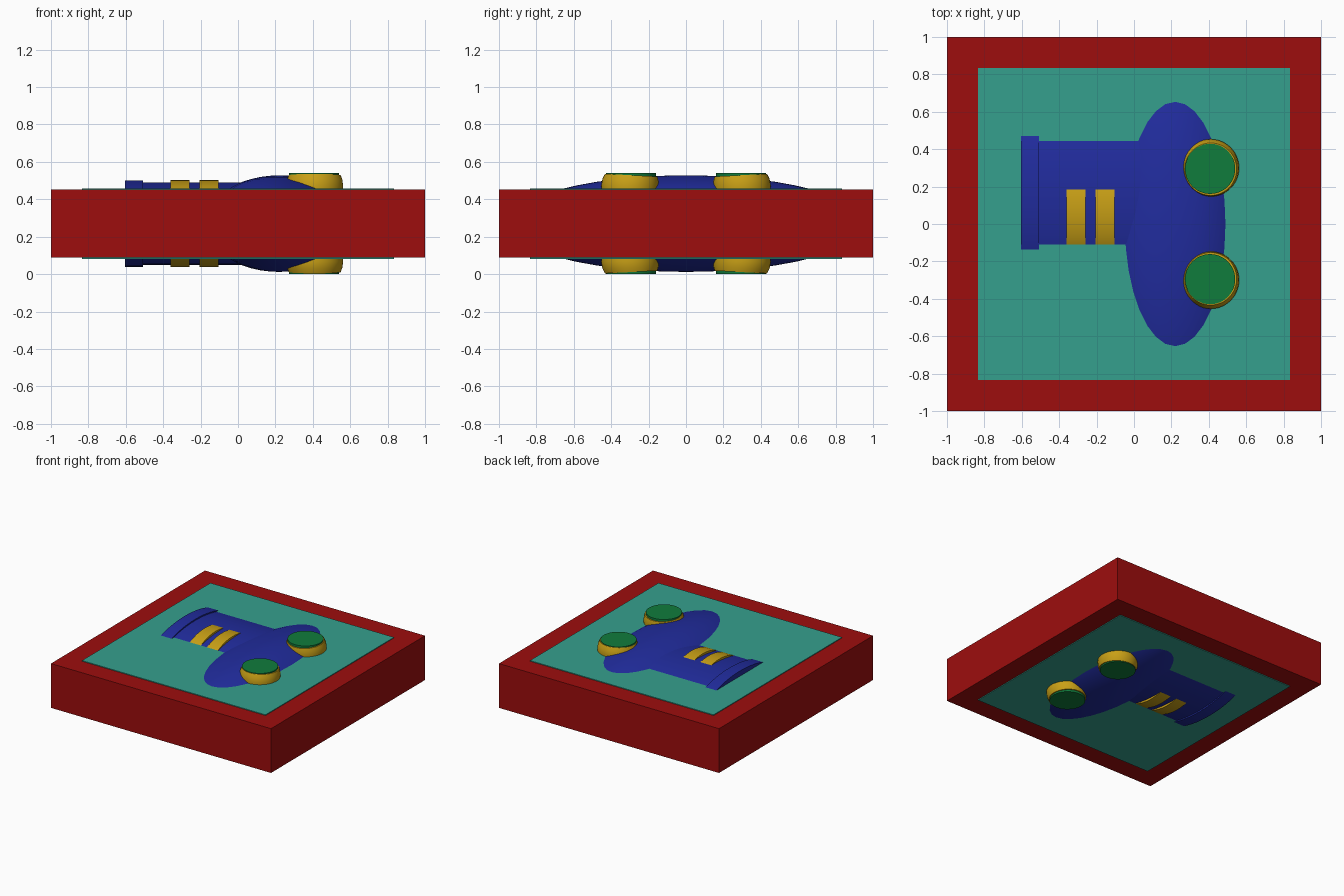
import bpy, bmesh, math

if "Cube" in bpy.data.objects:
    bpy.data.objects.remove(bpy.data.objects["Cube"], do_unlink=True)

MID = 0.27  # height of the symmetry plane


def material(name, rgb):
    m = bpy.data.materials.new(name)
    m.use_nodes = True
    m.diffuse_color = (*rgb, 1)
    m.node_tree.nodes["Principled BSDF"].inputs["Base Color"].default_value = (*rgb, 1)
    return m


RED = material("dark red", (0.34, 0.004, 0.004))
TEAL = material("teal", (0.036, 0.35, 0.27))
BLUE = material("deep blue", (0.015, 0.025, 0.34))
GOLD = material("gold", (0.58, 0.35, 0.008))
GREEN = material("green", (0.005, 0.2, 0.045))


def finish(ob, name, mat, smooth=True):
    ob.name = ob.data.name = name
    ob.data.materials.append(mat)
    bpy.ops.object.transform_apply(location=False, rotation=True, scale=True)
    if smooth:
        bpy.ops.object.shade_smooth_by_angle(angle=math.radians(35))
    return ob


def slab(name, mat, width, height):
    bpy.ops.mesh.primitive_cube_add(size=1, location=(0, 0, MID))
    ob = bpy.context.object
    ob.scale = (width, width, height)
    return finish(ob, name, mat, False)


def barrel(name, mat, x0, x1, y, half_width, half_height):
    """Elliptical cylinder lying along x."""
    bpy.ops.mesh.primitive_cylinder_add(vertices=64, radius=1, depth=x1 - x0,
                                        location=((x0 + x1) / 2, y, MID),
                                        rotation=(0, math.pi / 2, 0))
    ob = bpy.context.object
    ob.scale = (half_height, half_width, 1)
    return finish(ob, name, mat)


def eye_ring(name, side, up):
    """Bulged ring leaning inwards, with a rim that dips on the inner side."""
    bm = bmesh.new()
    rings = []
    # radius, height, inward lean
    for r, h, lean in ((0.15, 0.17, 0), (0.152, 0.2, 0), (0.148, 0.235, 0.003), (0.139, 0.261, 0.007)):
        ring = []
        for i in range(48):
            a = math.tau * i / 48
            dip = 0.007 * (1 - math.sin(a)) * (h - 0.17) / 0.09
            ring.append(bm.verts.new((0.41 + r * math.cos(a),
                                      side * (0.3 - lean + r * 1.01 * math.sin(a)),
                                      MID + up * (h + 0.005 - dip))))
        rings.append(ring)
    for low, high in zip(rings, rings[1:]):
        for i in range(48):
            j = (i + 1) % 48
            bm.faces.new((low[i], low[j], high[j], high[i]))
    bm.faces.new(rings[0])
    bm.faces.new(rings[-1])
    bmesh.ops.recalc_face_normals(bm, faces=bm.faces)
    me = bpy.data.meshes.new(name)
    bm.to_mesh(me)
    bm.free()
    ob = bpy.data.objects.new(name, me)
    bpy.context.collection.objects.link(ob)
    bpy.ops.object.select_all(action="DESELECT")
    ob.select_set(True)
    bpy.context.view_layer.objects.active = ob
    finish(ob, name, GOLD)


# Block and inset panel
slab("block", RED, 2, 0.364)
slab("panel", TEAL, 1.668, 0.376)

# Wide rounded head
bpy.ops.mesh.primitive_uv_sphere_add(segments=32, ring_count=24, radius=1, location=(0.22, 0, MID))
head = bpy.context.object
head.scale = (0.394, 0.957, 0.258)
finish(head, "head", BLUE)

# Neck, end collar and bands
barrel("neck", BLUE, -0.6, 0.2, 0.167, 0.535, 0.22)
barrel("collar", BLUE, -0.605, -0.508, 0.167, 0.524, 0.231)
for label, x in (("outer", -0.36), ("inner", -0.205)):
    barrel(label + "_band", GOLD, x, x + 0.1, 0.081, 0.327, 0.232)

# Eyes on both faces of the block
for side, where in ((1, "back"), (-1, "front")):
    for up, level in ((1, "upper"), (-1, "lower")):
        eye_ring(f"{level}_{where}_eye_ring", side, up)
        bpy.ops.mesh.primitive_cylinder_add(vertices=48, radius=0.134, depth=0.09,
                                            location=(0.407, side * 0.295, MID + up * 0.225))
        finish(bpy.context.object, f"{level}_{where}_eye_lens", GREEN)
